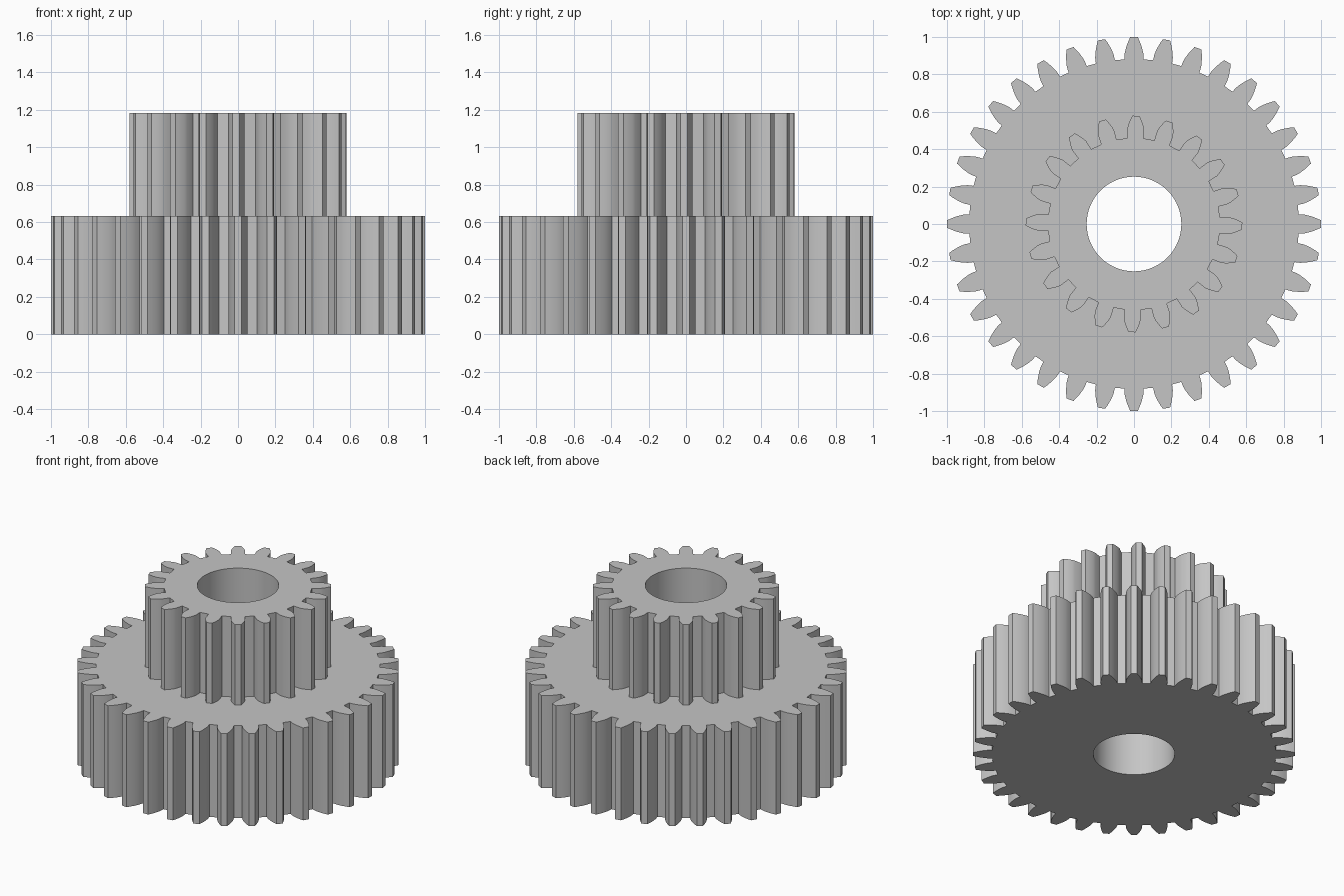
import bpy
import bmesh
from math import acos, cos, sin, tan, pi, radians

cube = bpy.data.objects.get("Cube")
if cube:
    bpy.data.objects.remove(cube)

MODULE = 2 / 38
PRESSURE = radians(20)
STEP_Z, TOP_Z = 0.633, 1.183
BORE = 0.253


def involute(angle):
    return tan(angle) - angle


def gear_outline(teeth, turn=0.0):
    """Points around a spur gear with involute flanks."""
    pitch = MODULE * teeth / 2
    tip, root = pitch + MODULE, pitch - 1.25 * MODULE
    base = pitch * cos(PRESSURE)
    start = max(base, root)
    flank = [(root, start)] + [
        (r, r) for r in (start + (tip - start) * i / 5 for i in range(1, 6))]
    # Half-angle of the tooth at each radius, from root to tip
    half = []
    for radius, r in flank:
        half.append((radius, pi / (2 * teeth) + involute(PRESSURE)
                     - involute(acos(min(1, base / r)))))
    points = []
    for i in range(teeth):
        middle = 2 * pi * i / teeth + turn
        side = [(r, middle - a) for r, a in half]
        side += [(r, middle + a) for r, a in reversed(half)]
        points += [(r * cos(a), r * sin(a)) for r, a in side]
    return points


def circle_outline(radius, count):
    return [(radius * cos(2 * pi * i / count), radius * sin(2 * pi * i / count))
            for i in range(count)]


bm = bmesh.new()


def ring(points, z):
    """Closed loop of edges at one height."""
    verts = [bm.verts.new((x, y, z)) for x, y in points]
    edges = [bm.edges.new((v, verts[i - 1])) for i, v in enumerate(verts)]
    return verts, edges


def wall(lower, upper):
    a, b = lower[0], upper[0]
    for i in range(len(a)):
        bm.faces.new((a[i - 1], a[i], b[i], b[i - 1]))


def cap(outer, inner):
    bmesh.ops.triangle_fill(bm, edges=outer[1] + inner[1], use_beauty=True)


large = gear_outline(36)
small = gear_outline(20, radians(-1))
bore = circle_outline(BORE, 96)

large_bottom, large_top = ring(large, 0), ring(large, STEP_Z)
small_bottom, small_top = ring(small, STEP_Z), ring(small, TOP_Z)
bore_bottom, bore_top = ring(bore, 0), ring(bore, TOP_Z)

# Flat faces: underside, step between the gears, top
cap(large_bottom, bore_bottom)
cap(large_top, small_bottom)
cap(small_top, bore_top)

# Toothed walls and the bore
wall(large_bottom, large_top)
wall(small_bottom, small_top)
wall(bore_bottom, bore_top)

bmesh.ops.recalc_face_normals(bm, faces=bm.faces[:])
mesh = bpy.data.meshes.new("stepped_gear")
bm.to_mesh(mesh)
bm.free()

gear = bpy.data.objects.new("stepped_gear", mesh)
bpy.context.collection.objects.link(gear)

grey = bpy.data.materials.new("light_grey")
grey.use_nodes = True
colour = (0.56, 0.56, 0.56, 1)
grey.diffuse_color = colour
grey.node_tree.nodes["Principled BSDF"].inputs["Base Color"].default_value = colour
mesh.materials.append(grey)

bpy.ops.object.select_all(action='DESELECT')
gear.select_set(True)
bpy.context.view_layer.objects.active = gear
bpy.ops.object.shade_smooth_by_angle(angle=radians(30))
